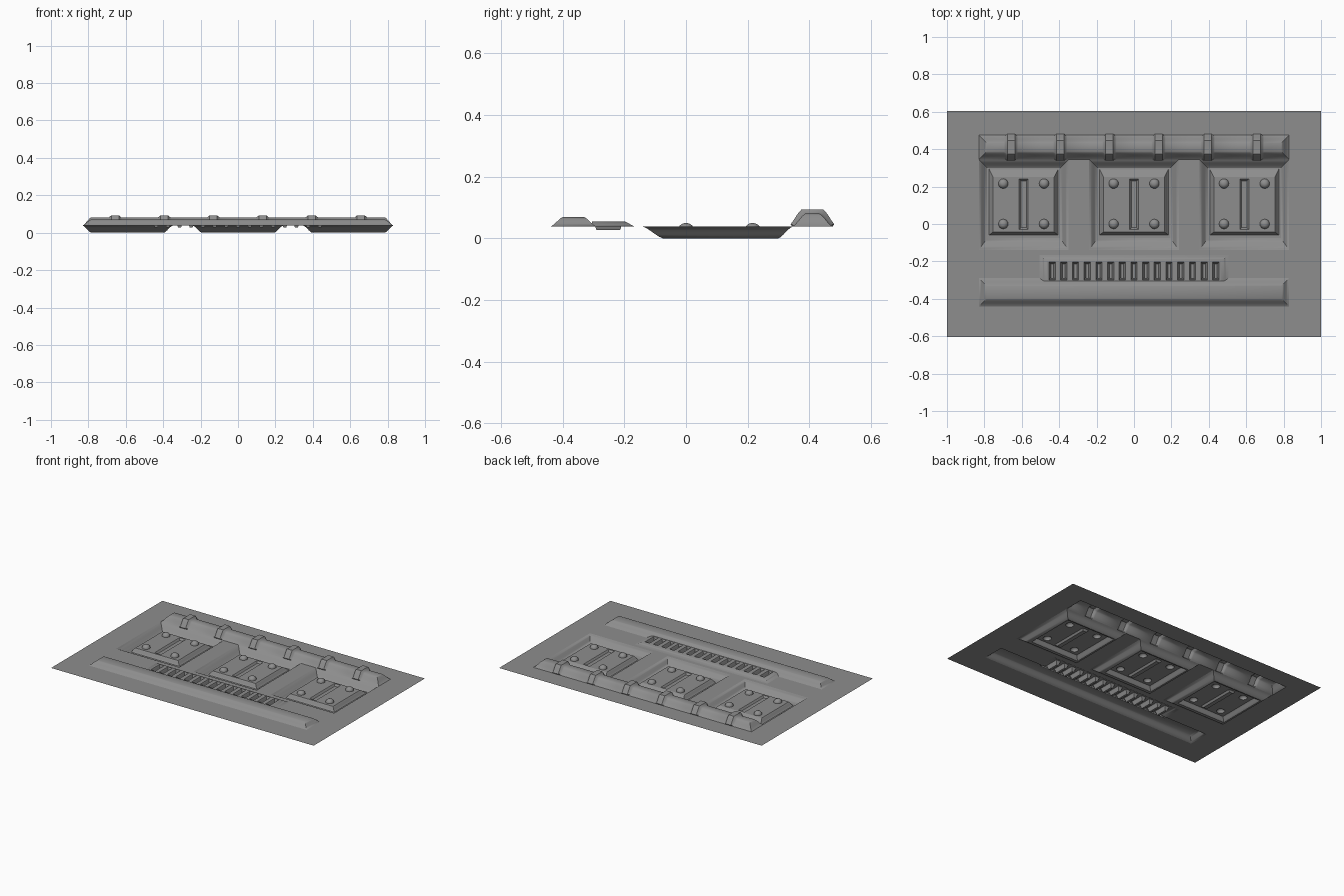
import bpy, bmesh, math

cube = bpy.data.objects.get("Cube")
if cube:
    bpy.data.objects.remove(cube, do_unlink=True)

SHEET = 0.038
STEPS = 6

metal = bpy.data.materials.new("grey metal")
metal.use_nodes = True
GREY = (0.27, 0.27, 0.27, 1)
metal.diffuse_color = GREY
metal.node_tree.nodes["Principled BSDF"].inputs["Base Color"].default_value = GREY


def ease(t):
    """Soft S-curve used for every pressed slope."""
    return 0.5 * t + 0.5 * t * t * (3 - 2 * t)


def finish(name, bm):
    bmesh.ops.remove_doubles(bm, verts=bm.verts, dist=0.0001)
    bmesh.ops.dissolve_degenerate(bm, edges=bm.edges, dist=0.0001)
    for f in bm.faces:
        f.normal_update()
        if f.normal.z < 0:
            f.normal_flip()
    mesh = bpy.data.meshes.new(name)
    bm.to_mesh(mesh)
    bm.free()
    mesh.materials.append(metal)
    ob = bpy.data.objects.new(name, mesh)
    bpy.context.collection.objects.link(ob)
    bpy.ops.object.select_all(action='DESELECT')
    ob.select_set(True)
    bpy.context.view_layer.objects.active = ob
    bpy.ops.object.shade_smooth_by_angle(angle=math.radians(40))
    return ob


def loft(bm, rows, closed=True, cap=False):
    """Skin a list of point rows."""
    vs = [[bm.verts.new(p) for p in row] for row in rows]
    n = len(rows[0])
    for a, b in zip(vs, vs[1:]):
        for i in range(n if closed else n - 1):
            j = (i + 1) % n
            bm.faces.new((a[i], a[j], b[j], b[i]))
    if cap:
        bm.faces.new(vs[-1])


def slope(bm, outer, inner, z0, z1, cap=False):
    """Mitred sloping border between two rectangles (x0, x1, y0, y1)."""
    rows = []
    for k in range(STEPS + 1):
        t = k / STEPS
        x0, x1, y0, y1 = (a + (b - a) * t for a, b in zip(outer, inner))
        z = z0 + (z1 - z0) * ease(t)
        rows.append([(x0, y0, z), (x1, y0, z), (x1, y1, z), (x0, y1, z)])
    loft(bm, rows, cap=cap)


def sheet(bm, rect, z, holes):
    """Flat rectangle with rectangular openings."""
    xs = sorted({round(v, 4) for r in [rect] + holes for v in r[:2]})
    ys = sorted({round(v, 4) for r in [rect] + holes for v in r[2:]})
    for x0, x1 in zip(xs, xs[1:]):
        for y0, y1 in zip(ys, ys[1:]):
            cx, cy = (x0 + x1) / 2, (y0 + y1) / 2
            if any(h[0] < cx < h[1] and h[2] < cy < h[3] for h in holes):
                continue
            bm.faces.new([bm.verts.new((x, y, z)) for x, y in
                          ((x0, y0), (x1, y0), (x1, y1), (x0, y1))])


def bolt(bm, cx, cy, z, half, r, h):
    """Domed bolt head growing out of a square opening."""
    n = 24
    dirs = [(math.cos(math.tau * (i + 0.5) / n), math.sin(math.tau * (i + 0.5) / n))
            for i in range(n)]
    dirs = [(math.cos(math.tau * i / n), math.sin(math.tau * i / n)) for i in range(n)]
    rows = [[(cx + c * half / max(abs(c), abs(s)), cy + s * half / max(abs(c), abs(s)), z)
             for c, s in dirs]]
    for k in range(6):
        a = k / 5 * math.radians(75)
        rows.append([(cx + c * r * math.cos(a), cy + s * r * math.cos(a),
                      z + h * math.sin(a) / math.sin(math.radians(75))) for c, s in dirs])
    loft(bm, rows, cap=True)


def rail(name, rect, run, height, collars=()):
    """Raised rail with mitred ends and optional swollen collars."""
    x0, x1, y0, y1 = rect
    ts = [k / STEPS for k in range(STEPS + 1)]
    stations = [(x0 + run * t, t, 0) for t in ts]
    for c in collars:
        stations += [(c + dx, 1, swell) for dx, swell in
                     ((-.038, 0), (-.03, .004), (-.02, .013), (.02, .013), (.03, .004), (.038, 0))]
    stations += [(x1 - run * t, t, 0) for t in reversed(ts)]
    rows = []
    for x, t, swell in stations:
        row = []
        for edge, sign, params in ((y0, 1, ts), (y1, -1, ts[::-1])):
            for s in params:
                m = min(s, t)
                grow = swell if s > 0 else 0
                row.append((x, edge + sign * (run * m - grow), SHEET + height * ease(m) + grow * s))
        rows.append(row)
    bm = bmesh.new()
    loft(bm, rows, closed=False)
    finish(name, bm)


# Rails
FRONT = (-.83, .83, -.44, -.29)
BACK = (-.83, .83, .345, .475)
rail("front_rail", FRONT, .042, .032)
rail("back_rail", BACK, .042, .042, [.263 * (i - 2.5) for i in range(6)])

# Recessed pockets, each with a raised plate, a groove and four bolts
pockets = []
for name, cx in (("right_pocket", -.59), ("middle_pocket", 0), ("left_pocket", .59)):
    def at(x, y0, y1):
        return (cx - x, cx + x, y0, y1)
    opening, floor = at(.24, -.14, .345), at(.195, -.075, .30)
    foot, plate, groove = at(.185, -.06, .295), at(.163, -.042, .25), at(.024, -.03, .24)
    plate_z = .027
    bm = bmesh.new()
    slope(bm, opening, floor, SHEET, 0)
    sheet(bm, floor, 0, [foot])
    slope(bm, foot, plate, 0, plate_z)
    spots = [(cx + sx * .109, y) for sx in (-1, 1) for y in (0, .216)]
    half = .03
    sheet(bm, plate, plate_z,
          [groove] + [(x - half, x + half, y - half, y + half) for x, y in spots])
    slope(bm, groove, at(.014, -.02, .23), plate_z, plate_z - .012, cap=True)
    for x, y in spots:
        bolt(bm, x, y, plate_z, half, .026, .022)
    finish(name, bm)
    pockets.append(opening)

# Louvred vent panel behind the front rail
VENT = (-.505, .505, -.305, -.165)
top, top_z = (-.465, .465, -.305, -.2), .055
bm = bmesh.new()
slope(bm, VENT, top, SHEET, top_z)
slots = [(x - .017, x + .017, -.3, -.204) for x in (.0625 * (i - 7) for i in range(15))]
sheet(bm, top, top_z, slots)
for x0, x1, y0, y1 in slots:
    slope(bm, (x0, x1, y0, y1), (x0 + .01, x1 - .01, y0 + .01, y1 - .01), top_z, .027, cap=True)
finish("vent_panel", bm)

# Flat surrounding sheet
bm = bmesh.new()
sheet(bm, (-1, 1, -.605, .605), SHEET, [FRONT, BACK, VENT] + pockets)
finish("base_sheet", bm)
